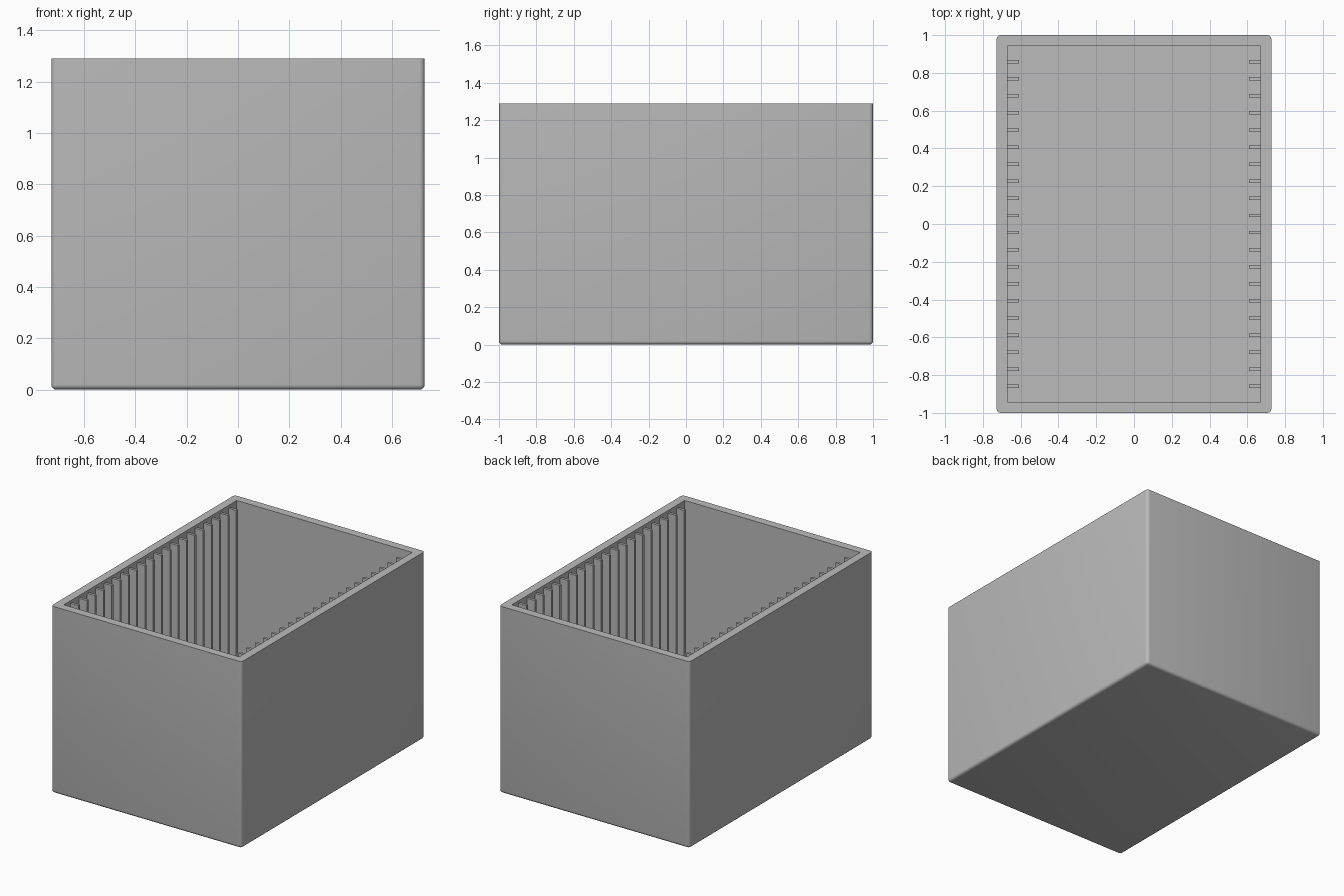
import bpy
import bmesh

cube = bpy.data.objects.get("Cube")
if cube:
    bpy.data.objects.remove(cube, do_unlink=True)

HALF_X, HALF_Y, HEIGHT = 0.727, 1.0, 1.29
WALL = 0.057
RIB_COUNT, RIB_FIRST = 20, 0.86
RIB_DEPTH, RIB_THICK = 0.06, 0.018
RIB_TOP = HEIGHT - 0.018

grey = bpy.data.materials.new("plain grey")
grey.use_nodes = True
colour = (0.5, 0.5, 0.5, 1)
grey.diffuse_color = colour
grey.node_tree.nodes["Principled BSDF"].inputs["Base Color"].default_value = colour


def add_box(bm, low, high):
    """Add an axis-aligned box between two corners and return its vertices."""
    verts = bmesh.ops.create_cube(bm, size=1)["verts"]
    for v in verts:
        for i in range(3):
            v.co[i] = low[i] if v.co[i] < 0 else high[i]
    return verts


def make_object(name, bm):
    mesh = bpy.data.meshes.new(name)
    bm.to_mesh(mesh)
    bm.free()
    mesh.materials.append(grey)
    obj = bpy.data.objects.new(name, mesh)
    bpy.context.collection.objects.link(obj)
    return obj


# Open box: inset the top, sink the cavity, round the outer sides and base
bm = bmesh.new()
add_box(bm, (-HALF_X, -HALF_Y, 0), (HALF_X, HALF_Y, HEIGHT))
bm.faces.ensure_lookup_table()
rounded = [e for e in bm.edges if min(v.co.z for v in e.verts) < 0.01]
bmesh.ops.bevel(bm, geom=rounded, offset=0.02, segments=4, profile=0.5,
                affect='EDGES')
top = max(bm.faces, key=lambda f: f.calc_center_median().z)
floor = bmesh.ops.extrude_discrete_faces(bm, faces=[top])["faces"][0]
for v in floor.verts:
    v.co.x = (HALF_X - WALL) * (1 if v.co.x > 0 else -1)
    v.co.y = (HALF_Y - WALL) * (1 if v.co.y > 0 else -1)
bmesh.ops.remove_doubles(bm, verts=list(floor.verts), dist=0.0001)
floor = max((f for f in bm.faces
             if all(abs(abs(v.co.x) - HALF_X + WALL) < 0.001 for v in f.verts)),
            key=lambda f: f.calc_area())
well = bmesh.ops.extrude_discrete_faces(bm, faces=[floor])["faces"][0]
for v in well.verts:
    v.co.z = WALL
bmesh.ops.recalc_face_normals(bm, faces=bm.faces)
box = make_object("open_box", bm)
bpy.context.view_layer.objects.active = box
box.select_set(True)
bpy.ops.object.shade_smooth_by_angle()
box.select_set(False)

# Rows of thin upright divider ribs along both long inner walls
for side, name in ((1, "left_ribs"), (-1, "right_ribs")):
    bm = bmesh.new()
    wall_x = side * (HALF_X - WALL + 0.005)
    tip_x = side * (HALF_X - WALL - RIB_DEPTH)
    for i in range(RIB_COUNT):
        y = RIB_FIRST * (2 * i / (RIB_COUNT - 1) - 1)
        add_box(bm, (min(wall_x, tip_x), y - RIB_THICK / 2, WALL - 0.005),
                (max(wall_x, tip_x), y + RIB_THICK / 2, RIB_TOP))
    make_object(name, bm)
